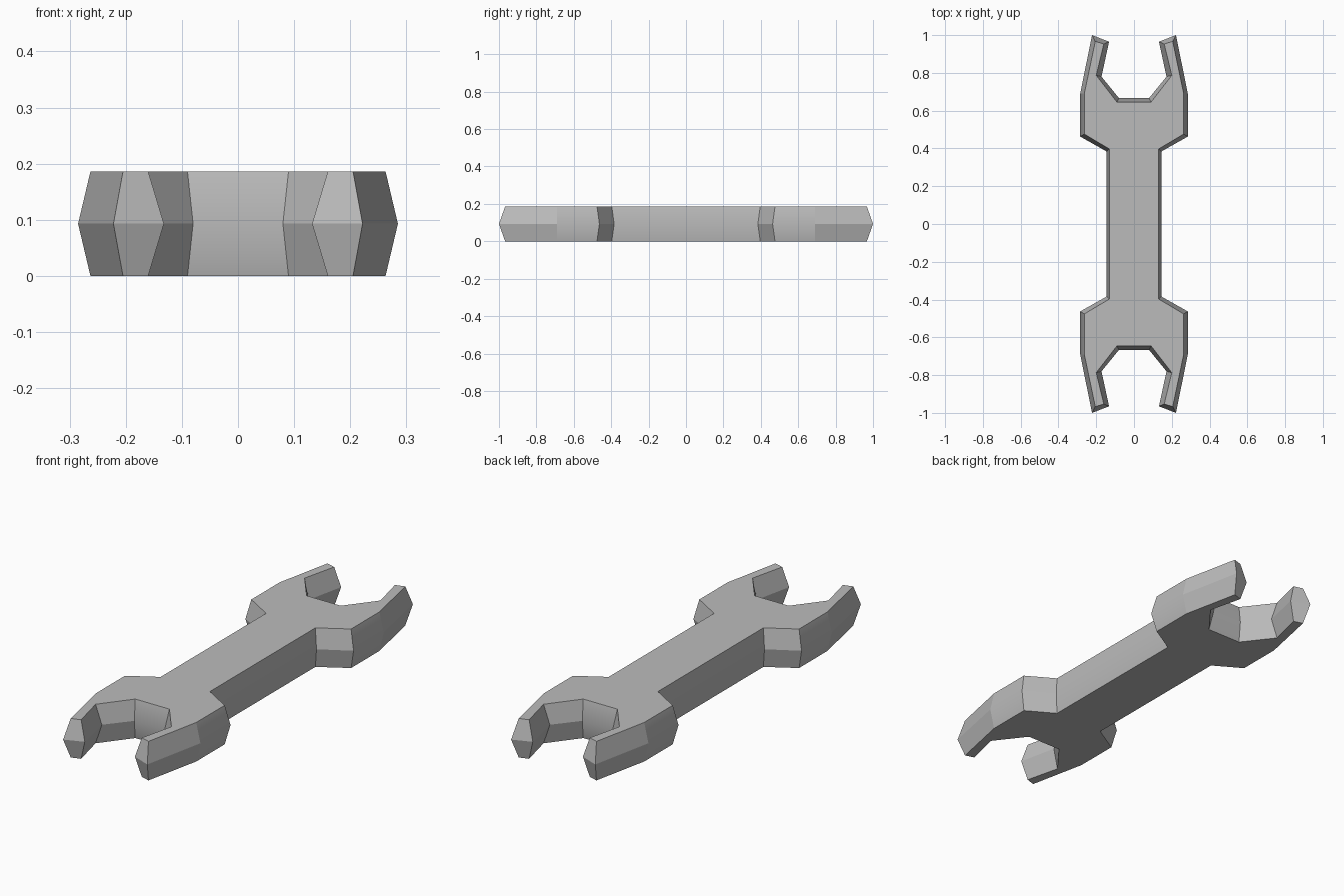
import bpy
import bmesh

cube = bpy.data.objects.get("Cube")
if cube:
    bpy.data.objects.remove(cube, do_unlink=True)

THICKNESS = 0.186

# Plain steel
steel = bpy.data.materials.new("grey steel")
steel.use_nodes = True
steel.diffuse_color = (0.5, 0.5, 0.5, 1)
steel.node_tree.nodes["Principled BSDF"].inputs["Base Color"].default_value = (0.5, 0.5, 0.5, 1)

# One quarter of the outline, from handle to throat: widest ring and flat-face ring
rim = [(0.145, 0.384), (0.285, 0.463), (0.285, 0.69),
       (0.222, 1.0), (0.132, 0.965), (0.172, 0.78), (0.08, 0.667)]
flat = [(0.13, 0.397), (0.263, 0.476), (0.263, 0.69),
        (0.205, 0.967), (0.16, 0.953), (0.2, 0.787), (0.09, 0.645)]


def full_outline(quarter):
    """Mirror a quarter outline into a closed counter-clockwise loop."""
    half = quarter + [(-x, y) for x, y in reversed(quarter)]
    return half + [(-x, -y) for x, y in half]


# Three stacked rings joined by walls
bm = bmesh.new()
rings = []
for outline, z in ((flat, 0), (rim, THICKNESS / 2), (flat, THICKNESS)):
    rings.append([bm.verts.new((x, y, z)) for x, y in full_outline(outline)])

count = len(rings[0])
for low, high in zip(rings, rings[1:]):
    for i in range(count):
        j = (i + 1) % count
        wall = bm.faces.new((low[i], low[j], high[j], high[i]))
        # Straight walls are rounded over the rim, slanted ones stay faceted
        run = low[j].co - low[i].co
        wall.smooth = min(abs(run.x), abs(run.y)) < 0.001

# Top and bottom faces
bm.faces.new(rings[2])
bm.faces.new(list(reversed(rings[0])))
bmesh.ops.recalc_face_normals(bm, faces=bm.faces)

mesh = bpy.data.meshes.new("double_ended_wrench")
bm.to_mesh(mesh)
bm.free()
mesh.materials.append(steel)
wrench = bpy.data.objects.new("double_ended_wrench", mesh)
bpy.context.collection.objects.link(wrench)
